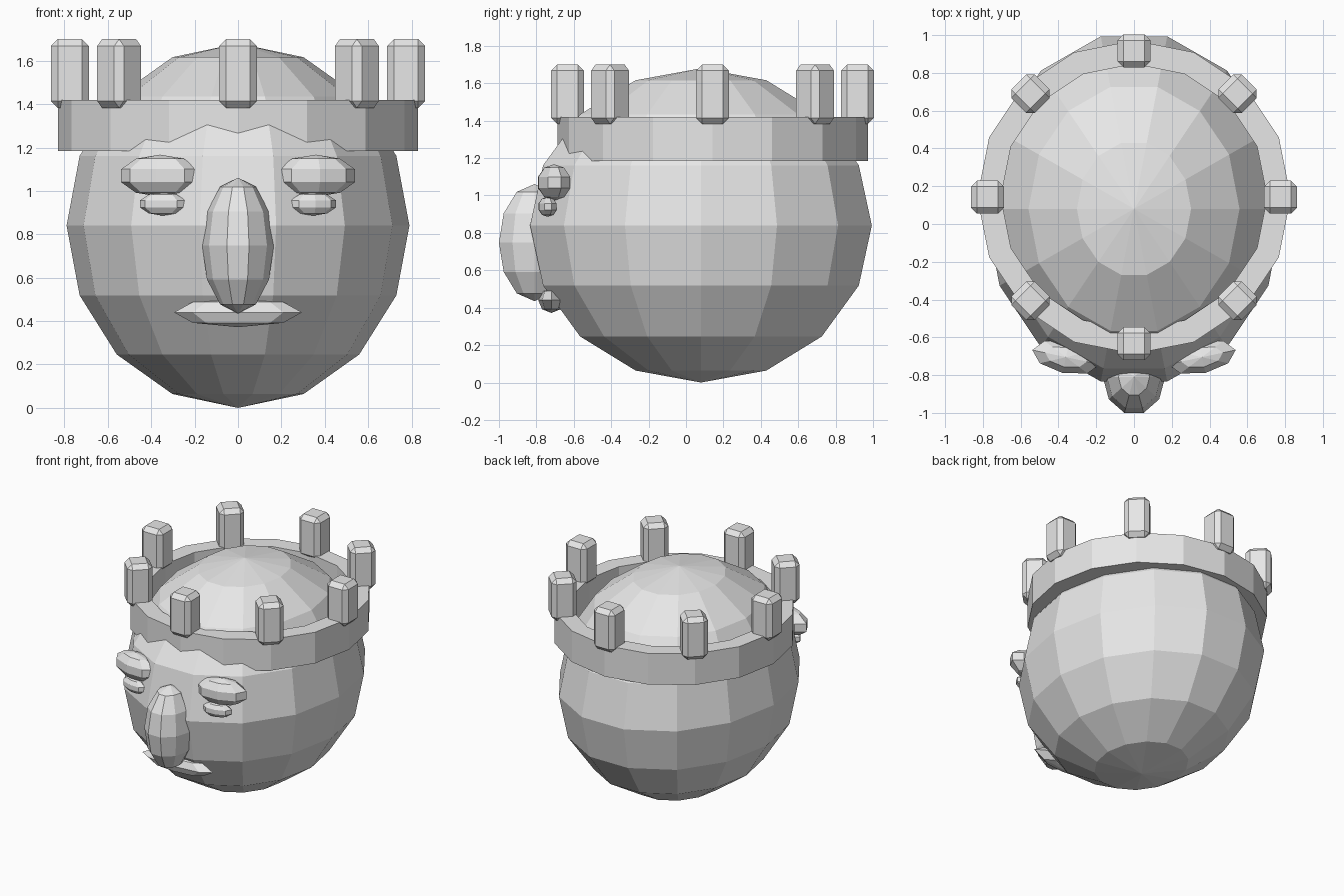
import bpy, bmesh
from math import pi, radians, sin, cos
from mathutils import Matrix, Vector

old = bpy.data.objects.get("Cube")
if old:
    bpy.data.objects.remove(old, do_unlink=True)

# One plain stone grey for everything
GREY = (0.8, 0.8, 0.8, 1)
stone = bpy.data.materials.new("light_grey")
stone.use_nodes = True
stone.diffuse_color = GREY
for node in stone.node_tree.nodes:
    if node.type == "BSDF_PRINCIPLED":
        node.inputs["Base Color"].default_value = GREY


def finish(name, bm, loc, yaw=0):
    bmesh.ops.recalc_face_normals(bm, faces=bm.faces)
    mesh = bpy.data.meshes.new(name)
    bm.to_mesh(mesh)
    bm.free()
    mesh.materials.append(stone)
    obj = bpy.data.objects.new(name, mesh)
    obj.location = loc
    obj.rotation_euler.z = yaw
    bpy.context.collection.objects.link(obj)
    return obj


def ball(name, loc, radii, segs, rings, yaw=0):
    """Faceted ellipsoid with a vertex on each side (+x and -x)."""
    bm = bmesh.new()
    bmesh.ops.create_uvsphere(bm, u_segments=segs, v_segments=rings, radius=1,
                              matrix=Matrix.Rotation(pi / 2, 4, "Z"))
    bmesh.ops.scale(bm, vec=Vector(radii), verts=bm.verts)
    return finish(name, bm, loc, yaw)


# Head and nose
ball("head", (0, 0.08, 0.84), (0.79, 0.937, 0.84), 14, 8)
ball("nose", (0, -0.81, 0.748), (0.165, 0.2, 0.313), 10, 6)

# Mouth
ball("mouth", (0, -0.72, 0.44), (0.295, 0.07, 0.068), 8, 4)

# Eyes, swept back at the outer ends
for side, x in (("left", 1), ("right", -1)):
    yaw = x * radians(12)
    ball(side + "_eyelid", (x * 0.36, -0.705, 1.07), (0.192, 0.09, 0.097), 8, 5, yaw)
    ball(side + "_lower_lid", (x * 0.347, -0.74, 0.94), (0.112, 0.05, 0.054), 8, 5, yaw)

# Crown band: a rectangular section spun around the head
CENTRE_Y = 0.142
bm = bmesh.new()
section = [bm.verts.new(p) for p in
           ((0.83, 0, 1.185), (0.83, 0, 1.42), (0.705, 0, 1.42), (0.705, 0, 1.185))]
edges = [bm.edges.new((section[i], section[(i + 1) % 4])) for i in range(4)]
bmesh.ops.spin(bm, geom=section + edges, cent=(0, 0, 0), axis=(0, 0, 1),
               angle=2 * pi, steps=16, use_merge=False)
bmesh.ops.remove_doubles(bm, verts=bm.verts, dist=0.001)
finish("crown_band", bm, (0, CENTRE_Y, 0))

# Chamfered crown posts
for i in range(8):
    a = i * pi / 4
    bm = bmesh.new()
    bmesh.ops.create_cube(bm, size=1)
    bmesh.ops.scale(bm, vec=(0.175, 0.175, 0.317), verts=bm.verts)
    bmesh.ops.bevel(bm, geom=list(bm.edges), offset=0.032, segments=1,
                    affect="EDGES", profile=0.5)
    finish("crown_post_%d" % (i + 1), bm,
           (0.775 * cos(a), CENTRE_Y + 0.775 * sin(a), 1.541), a)
